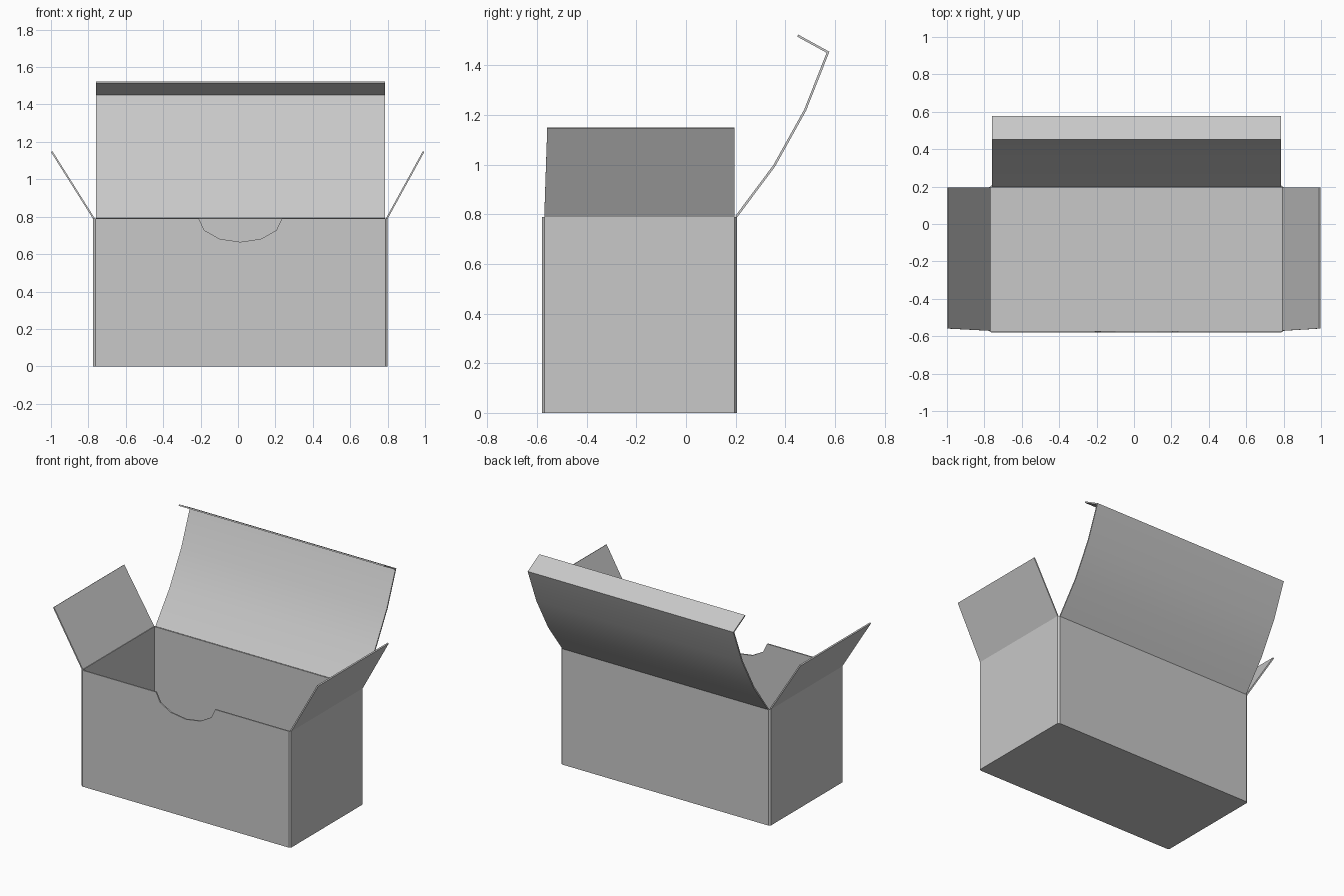
import bpy, bmesh, math
from mathutils import Vector

cube = bpy.data.objects.get("Cube")
if cube:
    bpy.data.objects.remove(cube, do_unlink=True)

card = bpy.data.materials.new("grey card")
card.use_nodes = True
GREY = (0.58, 0.58, 0.58, 1)
card.diffuse_color = GREY
card.node_tree.nodes["Principled BSDF"].inputs["Base Color"].default_value = GREY

T = 0.009                           # card thickness
LEFT, RIGHT = -0.775, 0.80          # outer walls
FRONT, BACK, TOP = -0.58, 0.205, 0.79
MID = (LEFT + RIGHT) / 2
CUT = 0.012                         # corner fold width


def prism(name, outline, axis, start, end):
    """Extrude a 2D outline along an axis (0 = x, 1 = y, 2 = z)."""
    def place(p, d):
        co = list(p)
        co.insert(axis, d)
        return co
    bm = bmesh.new()
    face = bm.faces.new([bm.verts.new(place(p, start)) for p in outline])
    ext = bmesh.ops.extrude_face_region(bm, geom=[face])["geom"]
    shift = Vector(place((0, 0), end - start))
    bmesh.ops.translate(bm, vec=shift, verts=[g for g in ext if isinstance(g, bmesh.types.BMVert)])
    bmesh.ops.recalc_face_normals(bm, faces=bm.faces)
    mesh = bpy.data.meshes.new(name)
    bm.to_mesh(mesh)
    bm.free()
    obj = bpy.data.objects.new(name, mesh)
    bpy.context.collection.objects.link(obj)
    mesh.materials.append(card)
    return obj


def rect(a, b, c, d):
    return [(a, c), (b, c), (b, d), (a, d)]


def thicken(path):
    """Turn a 2D path into a closed strip of card thickness."""
    pts = [Vector(p) for p in path]
    sides = [[], []]
    for i, p in enumerate(pts):
        a = (p - pts[i - 1]).normalized() if i else None
        b = (pts[i + 1] - p).normalized() if i < len(pts) - 1 else None
        a, b = a or b, b or a
        t = (a + b).normalized()
        off = Vector((-t.y, t.x)) * (T / 2 / max(t.dot(a), 0.3))
        sides[0].append(p + off)
        sides[1].append(p - off)
    return sides[0] + sides[1][::-1]


# Floor and plain walls
prism("floor", [(LEFT + CUT, FRONT), (RIGHT - CUT, FRONT), (RIGHT, FRONT + T),
                (RIGHT, BACK - T), (RIGHT - CUT, BACK), (LEFT + CUT, BACK),
                (LEFT, BACK - T), (LEFT, FRONT + T)], 2, 0, 0.006)
prism("back_wall", rect(LEFT + CUT, RIGHT - CUT, 0, TOP), 1, BACK - T, BACK)
for name, x in (("right_wall", LEFT), ("left_wall", RIGHT - T)):
    prism(name, rect(FRONT + T, BACK - T, 0, TOP), 0, x, x + T)

# Front wall with the thumb notch
notch = [(MID - 0.222 * math.cos(math.pi * i / 6), TOP - 0.125 * math.sin(math.pi * i / 6))
         for i in range(7)]
prism("front_wall", [(LEFT + CUT, 0), (RIGHT - CUT, 0), (RIGHT - CUT, TOP)]
      + notch[::-1] + [(LEFT + CUT, TOP)], 1, FRONT, FRONT + T)

# Folded corners
for sx, xname in ((-1, "right"), (1, "left")):
    x = LEFT if sx < 0 else RIGHT
    for sy, y, yname in ((-1, FRONT, "front"), (1, BACK, "back")):
        prism(f"{yname}_{xname}_corner",
              [(x - sx * CUT, y), (x, y - sy * T), (x - sx * T, y - sy * T),
               (x - sx * CUT, y - sy * T)], 2, 0, TOP)

# Side flaps, slightly narrower at the tip
for name, path in (("right_flap", [(LEFT + T / 2, TOP), (-0.996, 1.148)]),
                   ("left_flap", [(RIGHT - T / 2, TOP), (0.992, 1.148)])):
    flap = prism(name, thicken(path), 1, FRONT + T, BACK - T)
    for v in flap.data.vertices:
        if v.co.z > 1 and v.co.y < 0:
            v.co.y += 0.012

# Curved lid with its tuck tab
lid = prism("lid", thicken([(0.202, TOP), (0.355, 0.995), (0.48, 1.22),
                            (0.572, 1.453), (0.45, 1.52)]), 0, -0.76, 0.786)
bpy.ops.object.select_all(action="DESELECT")
lid.select_set(True)
bpy.context.view_layer.objects.active = lid
bpy.ops.object.shade_smooth_by_angle(angle=math.radians(30))
